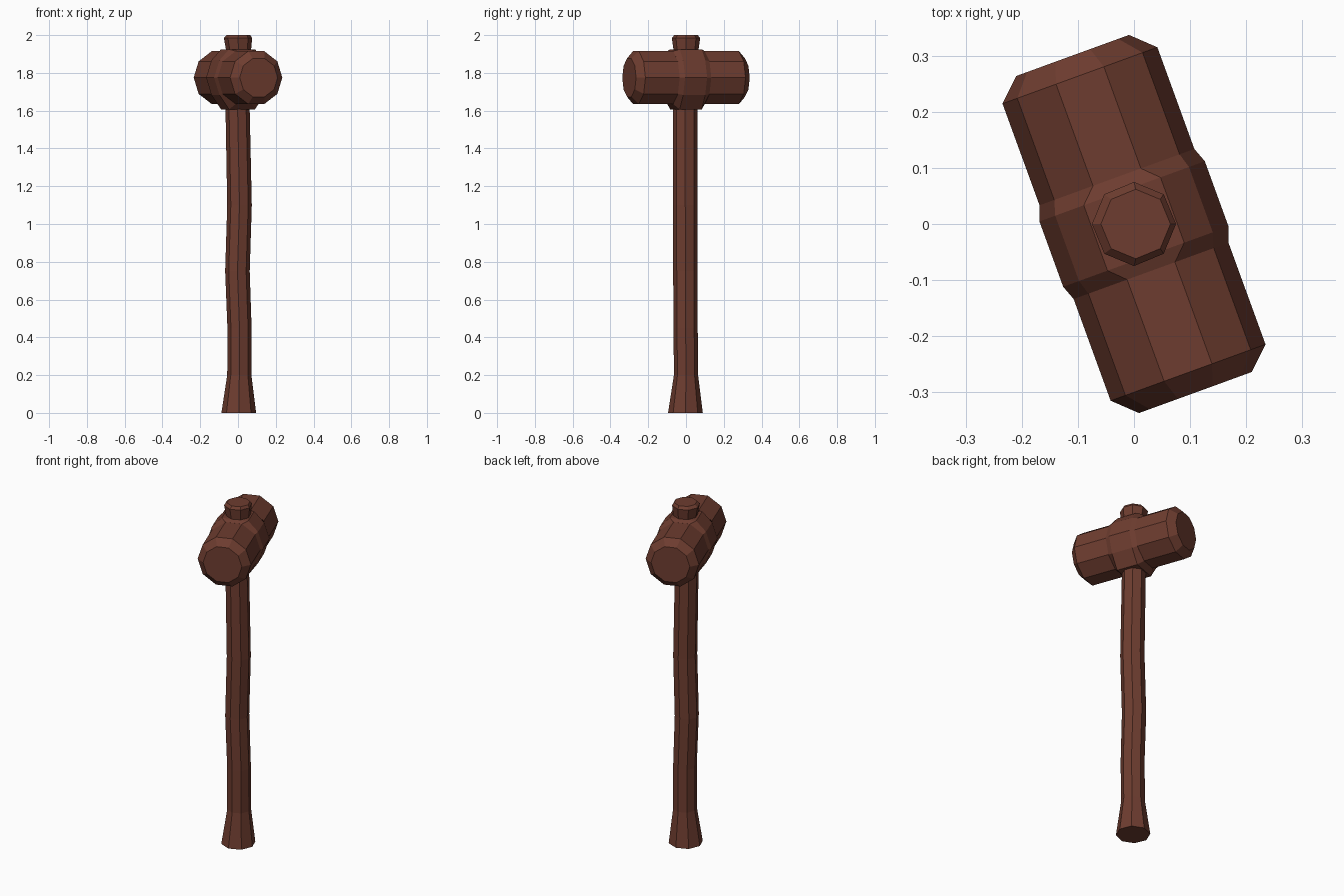
import bpy, bmesh, math
from mathutils import Matrix

cube = bpy.data.objects.get("Cube")
if cube:
    bpy.data.objects.remove(cube, do_unlink=True)

brown = bpy.data.materials.new("dark brown wood")
brown.use_nodes = True
brown.diffuse_color = (0.155, 0.046, 0.029, 1)
brown.node_tree.nodes["Principled BSDF"].inputs["Base Color"].default_value = brown.diffuse_color


def loft(name, rings, matrix=None):
    """Skin a list of point rings into a closed, flat-shaded solid."""
    bm = bmesh.new()
    loops = [[bm.verts.new(p) for p in ring] for ring in rings]
    for a, b in zip(loops, loops[1:]):
        for i in range(len(a)):
            j = (i + 1) % len(a)
            bm.faces.new((a[i], a[j], b[j], b[i]))
    bm.faces.new(loops[0])
    bm.faces.new(loops[-1])
    bmesh.ops.recalc_face_normals(bm, faces=bm.faces)
    if matrix:
        bm.transform(matrix)
    mesh = bpy.data.meshes.new(name)
    bm.to_mesh(mesh)
    bm.free()
    mesh.materials.append(brown)
    obj = bpy.data.objects.new(name, mesh)
    bpy.context.collection.objects.link(obj)
    return obj


def circle(sides, radius):
    for i in range(sides):
        a = math.tau * i / sides
        yield radius * math.cos(a), radius * math.sin(a)


# Handle: slightly crooked octagonal shaft, flared foot and knob on top
# Each section: height, x offset, y offset, radius
sections = [
    (0, 0.004, -0.003, 0.092), (0.2, 0.007, 0, 0.064), (0.45, 0.008, -0.002, 0.064),
    (0.75, -0.003, -0.003, 0.065), (1.1, 0.008, -0.004, 0.065), (1.6, -0.002, -0.004, 0.064),
    (1.92, 0.003, 0, 0.066), (1.985, 0, 0, 0.075), (2.0, 0.003, 0, 0.062),
]
loft("handle", [[(x + dx, y + dy, z) for x, y in circle(8, r)] for z, dx, dy, r in sections])

# Head: ten-sided barrel with chamfered ends, turned on the handle
turn = Matrix.Translation((0, 0, 1.775)) @ Matrix.Rotation(math.radians(20), 4, "Z")


def barrel_ring(along, radius):
    return [(x, along, z) for x, z in circle(10, radius)]


loft("head", [barrel_ring(v, r) for v, r in
              [(-0.32, 0.107), (-0.282, 0.147), (0.282, 0.147), (0.32, 0.107)]], turn)


# Raised middle band: the flat top and bottom are widened around the handle
def band_ring(along, radius, widen, top, bottom):
    ring = []
    for x, z in circle(10, radius):
        if abs(z) > 0.9 * radius:
            x, z = x * widen, top if z > 0 else -bottom
        ring.append((x, along, z))
    return ring


edge = (0.147, 1.0, 0.14, 0.14)
crown = (0.157, 1.5, 0.15, 0.168)
loft("head_band", [band_ring(-0.089, *edge), band_ring(-0.062, *crown),
                   band_ring(0.062, *crown), band_ring(0.089, *edge)], turn)
